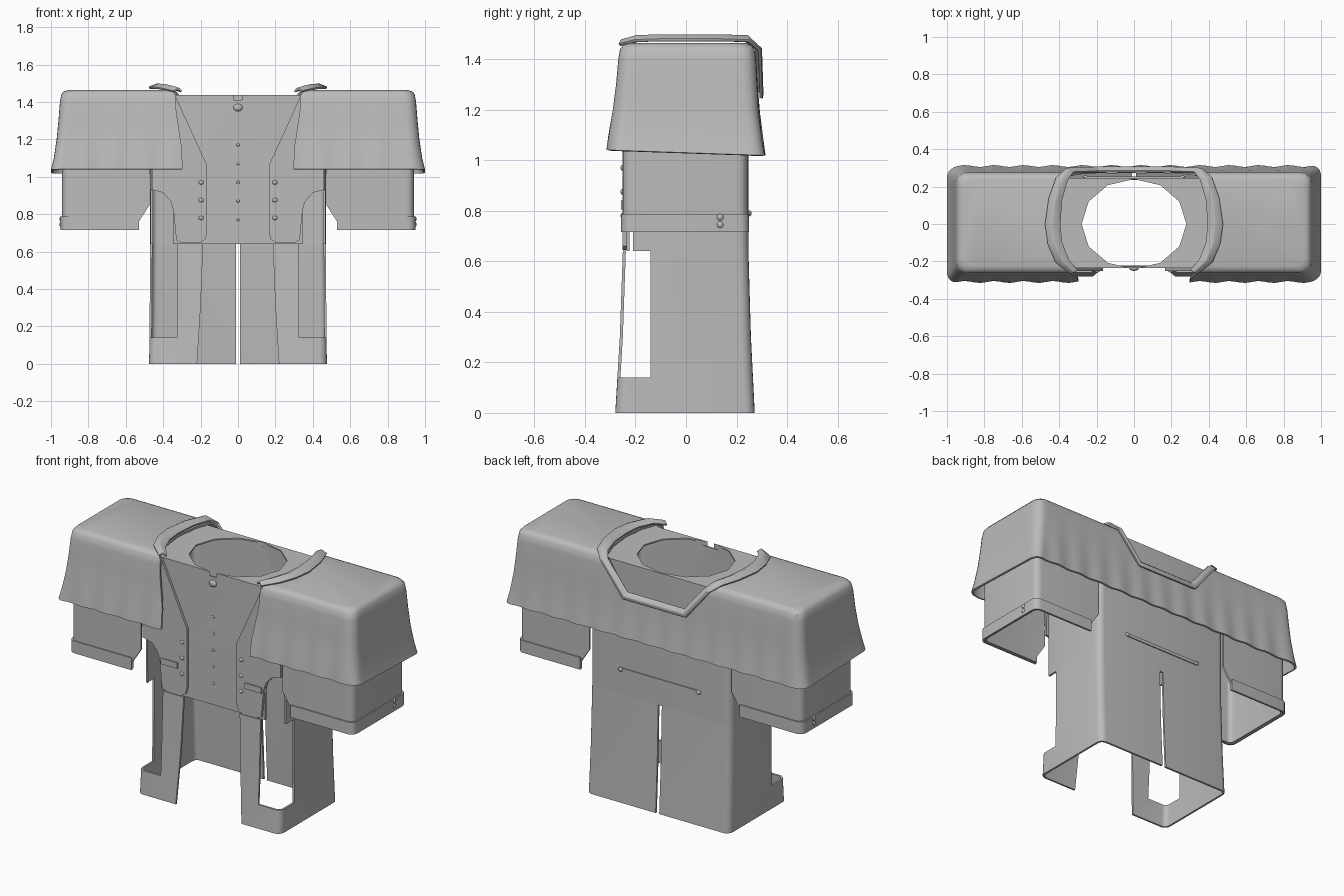
import bpy, bmesh
from math import sin, cos, pi, radians
from mathutils import Vector

cube = bpy.data.objects.get("Cube")
if cube:
    bpy.data.objects.remove(cube, do_unlink=True)

cloth = bpy.data.materials.new("grey cloth")
cloth.use_nodes = True
GREY = (0.5, 0.5, 0.5, 1)
cloth.diffuse_color = GREY
cloth.node_tree.nodes["Principled BSDF"].inputs["Base Color"].default_value = GREY


def finish(name, bm, fix_normals=True):
    if fix_normals:
        bmesh.ops.recalc_face_normals(bm, faces=bm.faces)
    mesh = bpy.data.meshes.new(name)
    bm.to_mesh(mesh)
    bm.free()
    mesh.materials.append(cloth)
    obj = bpy.data.objects.new(name, mesh)
    bpy.context.collection.objects.link(obj)
    return obj


def apply(obj, kind, **settings):
    bpy.ops.object.select_all(action="DESELECT")
    bpy.context.view_layer.objects.active = obj
    obj.select_set(True)
    mod = obj.modifiers.new(kind, kind)
    for key, value in settings.items():
        setattr(mod, key, value)
    bpy.ops.object.modifier_apply(modifier=mod.name)


def smooth(obj):
    bpy.ops.object.select_all(action="DESELECT")
    bpy.context.view_layer.objects.active = obj
    obj.select_set(True)
    bpy.ops.object.shade_smooth_by_angle(angle=radians(35))


def mirrored(pts):
    return pts + [(-x, v) for x, v in reversed(pts)]


def prism(name, pts, axis, start, end):
    """Extrude a 2D outline along y or z."""
    bm = bmesh.new()
    place = (lambda p, t: (p[0], t, p[1])) if axis == "y" else (lambda p, t: (p[0], p[1], t))
    a = [bm.verts.new(place(p, start)) for p in pts]
    b = [bm.verts.new(place(p, end)) for p in pts]
    bm.faces.new(a)
    bm.faces.new(b[::-1])
    for i in range(len(pts)):
        j = (i + 1) % len(pts)
        bm.faces.new((a[i], b[i], b[j], a[j]))
    return finish(name, bm)


def box(x0, x1):
    return lambda z0, z1: [(x0, z0), (x1, z0), (x1, z1), (x0, z1)]


def cut(obj, pts, axis, start, end):
    cutter = prism("cutter", pts, axis, start, end)
    cutter.hide_render = True
    apply(obj, "BOOLEAN", operation="DIFFERENCE", solver="EXACT", object=cutter)
    bpy.data.objects.remove(cutter, do_unlink=True)


def ring(hx, y0, y1, r, n):
    """Counter-clockwise rounded rectangle with subdivided long sides."""
    pts = []
    corners = [(hx - r, y0 + r, -90), (hx - r, y1 - r, 0), (r - hx, y1 - r, 90), (r - hx, y0 + r, 180)]
    for k, (cx, cy, start) in enumerate(corners):
        for s in range(6):
            a = radians(start + 18 * s)
            pts.append(Vector((cx + r * cos(a), cy + r * sin(a))))
        nx, ny, ns = corners[(k + 1) % 4]
        a = radians(ns)
        nxt = Vector((nx + r * cos(a), ny + r * sin(a)))
        last = pts[-1]
        steps = n if k % 2 else max(1, n // 4)
        pts += [last.lerp(nxt, i / steps) for i in range(1, steps)]
    return pts


def shell(name, levels, cap, r=0.04, n=1, thick=0.012, shape=None):
    """Loft rounded rectangles (z, half width, front, back) into a cloth shell."""
    bm = bmesh.new()
    rows = []
    for z, hx, y0, y1 in levels:
        row = [Vector((p.x, p.y, z)) for p in ring(hx, y0, y1, r, n)]
        rows.append([bm.verts.new(shape(p) if shape else p) for p in row])
    for a, b in zip(rows, rows[1:]):
        for i in range(len(a)):
            j = (i + 1) % len(a)
            bm.faces.new((a[i], a[j], b[j], b[i]))
    if cap:
        bm.faces.new(rows[-1])
    obj = finish(name, bm, False)
    apply(obj, "SOLIDIFY", thickness=thick, offset=-1)
    return obj


# Torso with a neck hole and arched gaps at the front corners
torso = shell("torso", [(0.64, 0.47, -0.235, 0.247), (1.437, 0.47, -0.235, 0.247)], True)
cut(torso, [(0.28 * cos(i * pi / 6), 0.24 * sin(i * pi / 6)) for i in range(12)], "z", 1.41, 1.6)
arch = [(0.345, 0.6), (0.345, 0.82), (0.36, 0.87), (0.4, 0.915), (0.46, 0.93), (0.6, 0.94), (0.6, 0.6)]
for s in (1, -1):
    cut(torso, [(s * x, z) for x, z in arch], "y", -0.4, -0.21)
smooth(torso)

# Skirt with open front, back slit and cut-away front corners
skirt = shell("skirt", [(0, 0.475, -0.28, 0.272), (0.3, 0.472, -0.262, 0.257), (0.642, 0.47, -0.25, 0.247)], False)
cut(skirt, mirrored([(0.225, -0.1), (0.2, 0.3), (0.18, 0.8)]), "y", -0.5, 0)
cut(skirt, box(-0.012, 0.012)(-0.1, 0.8), "y", 0, 0.5)
for x0, x1 in ((0.325, 0.6), (-0.6, -0.325)):
    cut(skirt, box(x0, x1)(0.14, 0.8), "y", -0.5, -0.14)
smooth(skirt)

# Sleeves and cuffs, open towards the body
sleeves = shell("sleeves", [(0.72, 0.94, -0.25, 0.243), (1.435, 0.94, -0.25, 0.243)], True)
cut(sleeves, mirrored([(0.53, 0.6), (0.53, 0.76), (0.472, 0.85), (0.472, 1.6)]), "y", -0.5, 0.5)
cuffs = shell("cuffs", [(0.715, 0.948, -0.257, 0.25), (0.788, 0.948, -0.257, 0.25)], False)
cut(cuffs, box(-0.53, 0.53)(0.6, 0.9), "y", -0.5, 0.5)
smooth(sleeves)
smooth(cuffs)


# Cape: flared, with a gently rippled hem
def ripple(p):
    w = max(0, (1.35 - p.z) / 0.3)
    fold = 0.005 * w * sin(p.x * 40)
    return Vector((p.x, p.y + (fold if abs(p.y) > 0.2 else 0), p.z - 0.02 * w * (p.y + 0.3) / 0.6))


cape = shell("cape", [
    (1.04, 1.0, -0.31, 0.31), (1.1, 0.985, -0.303, 0.302), (1.2, 0.97, -0.287, 0.29),
    (1.3, 0.96, -0.276, 0.283), (1.4, 0.952, -0.268, 0.277), (1.44, 0.945, -0.261, 0.271),
    (1.456, 0.932, -0.248, 0.258), (1.463, 0.91, -0.226, 0.236)],
    True, r=0.055, n=60, shape=ripple)
cut(cape, mirrored([(0.335, -0.4), (0.34, -0.26), (0.385, -0.13), (0.4, 0), (0.385, 0.14), (0.345, 0.26)]),
    "z", 1.44, 1.6)
cut(cape, mirrored([(0.292, 0.9), (0.3, 1.15), (0.33, 1.35), (0.338, 1.6)]), "y", -0.5, -0.15)
cut(cape, mirrored([(0.19, 1.26), (0.345, 1.465), (0.345, 1.6)]), "y", 0.15, 0.5)
smooth(cape)

# Collar: folded band round the neck, dropping to a flat edge at the back
half = [  # x, y, z, width, drop
    (0.3, -0.25, 1.455, 0.04, 0), (0.35, -0.19, 1.472, 0.07, 0), (0.385, -0.1, 1.475, 0.075, 0),
    (0.395, 0, 1.475, 0.08, 0), (0.385, 0.13, 1.475, 0.07, 0), (0.355, 0.235, 1.472, 0.06, 0),
    (0.325, 0.275, 1.445, 0.04, 0.01), (0.19, 0.28, 1.285, 0.02, 0.04)]
bm = bmesh.new()
rows = []
for s, part in ((1, half), (-1, half[::-1])):
    for x, y, z, w, d in part:
        inner = Vector((s * x, y, z))
        outer = Vector((s * (x + w), y * 1.06, z - d))
        mid = (inner + outer) / 2 + (Vector((0, 0.012, 0)) if d else Vector((0, 0, 0.017)))
        rows.append([bm.verts.new(v) for v in (inner, mid, outer)])
for a, b in zip(rows, rows[1:]):
    for i in range(2):
        bm.faces.new((a[i], a[i + 1], b[i + 1], b[i]))
collar = finish("collar", bm)
apply(collar, "SOLIDIFY", thickness=0.014, offset=0)
apply(collar, "BEVEL", width=0.004, segments=2)
smooth(collar)

# Lapels and pocket flaps
lapel = [(0.338, 1.44), (0.165, 1.06), (0.165, 0.7), (0.175, 0.665), (0.205, 0.645), (0.295, 0.645), (0.33, 0.66)]
lapel += arch[1:5] + [(0.46, 1.04), (0.4, 1.43)]
for s, side in ((1, "left"), (-1, "right")):
    prism(side + "_lapel", [(s * x, z) for x, z in lapel], "y", -0.251, -0.236)
    prism(side + "_pocket_flap", [(s * x, z) for x, z in box(0.225, 0.335)(0.805, 0.84)], "y", -0.258, -0.25)

# Half belt across the back
prism("back_belt", box(-0.26, 0.26)(0.78, 0.8), "y", 0.24, 0.253)


# Buttons
def button(name, place, r, axis="y"):
    bm = bmesh.new()
    bmesh.ops.create_uvsphere(bm, u_segments=12, v_segments=8, radius=r)
    flat = (1, 0.5, 0.8) if axis == "y" else (0.5, 1, 1)
    bmesh.ops.scale(bm, vec=flat, verts=bm.verts)
    bmesh.ops.translate(bm, vec=place, verts=bm.verts)
    smooth(finish(name, bm))


button("neck_button", (0, -0.238, 1.37), 0.025)
for i in range(5):
    button("front_button", (0, -0.236, 0.77 + 0.1 * i), 0.009)
for s in (1, -1):
    for i in range(3):
        button("lapel_button", (s * 0.197, -0.252, 0.78 + 0.095 * i), 0.014)
    for z in (0.745, 0.775):
        button("cuff_button", (s * 0.948, 0.135, z), 0.013, "x")
    button("belt_button", (s * 0.26, 0.252, 0.79), 0.015)
